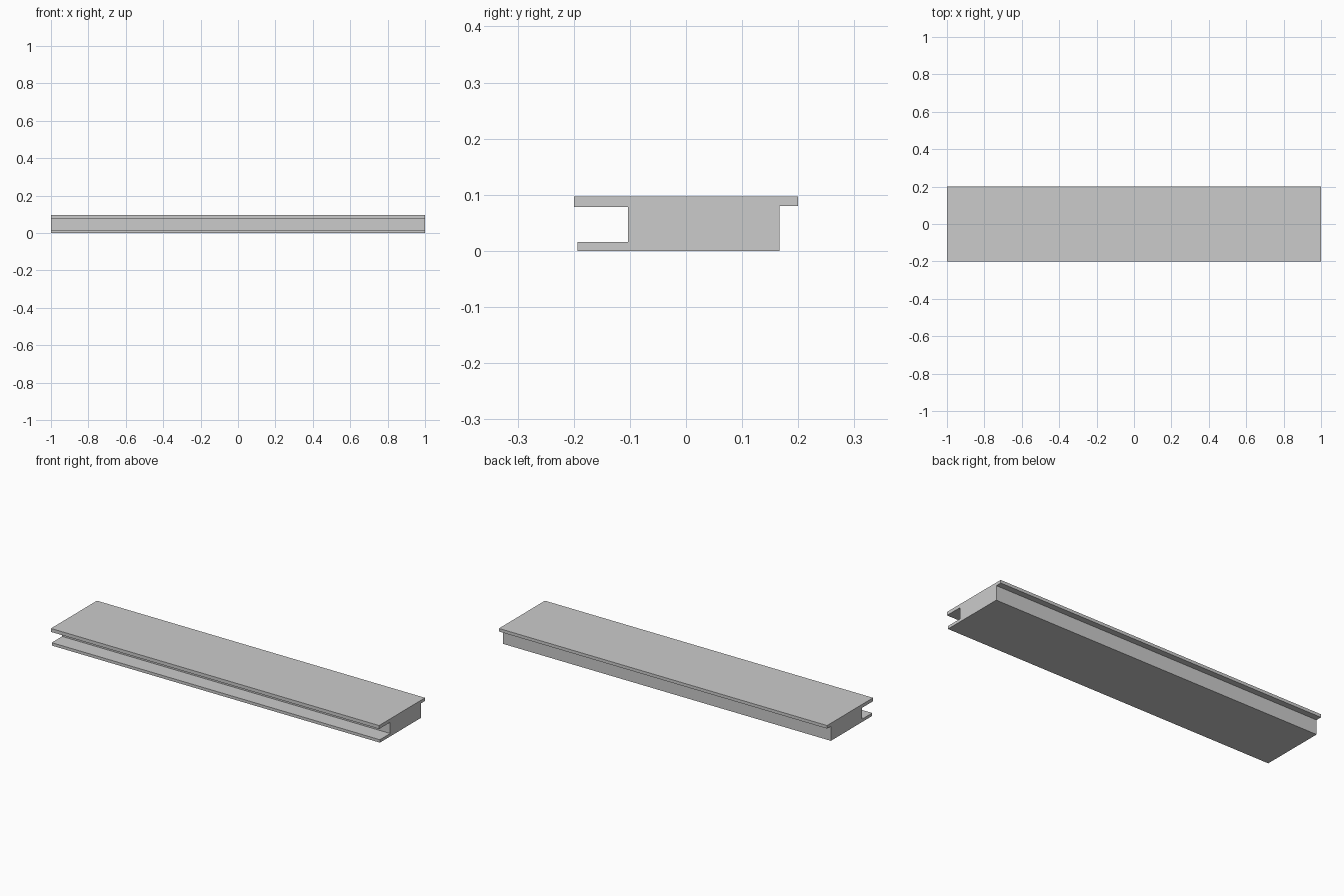
import bpy
import bmesh

cube = bpy.data.objects.get("Cube")
if cube:
    bpy.data.objects.remove(cube, do_unlink=True)

# Single grey finish
grey = bpy.data.materials.new("plain_grey")
grey.use_nodes = True
colour = (0.6, 0.6, 0.6, 1.0)
grey.diffuse_color = colour
grey.node_tree.nodes["Principled BSDF"].inputs["Base Color"].default_value = colour

# Plank cross-section (y, z): grooved front edge, overhanging back lip
LENGTH = 2.0
profile = [
    (-0.193, 0.0), (0.167, 0.0), (0.167, 0.08), (0.2, 0.08),
    (0.2, 0.097), (-0.2, 0.097), (-0.2, 0.078), (-0.103, 0.078),
    (-0.103, 0.016), (-0.193, 0.016),
]

# Extrude the section along the plank's length
bm = bmesh.new()
end = bm.faces.new([bm.verts.new((-LENGTH / 2, y, z)) for y, z in profile])
swept = bmesh.ops.extrude_face_region(bm, geom=[end])
moved = [v for v in swept["geom"] if isinstance(v, bmesh.types.BMVert)]
bmesh.ops.translate(bm, verts=moved, vec=(LENGTH, 0, 0))
if end.is_valid and not all(len(e.link_faces) == 2 for e in end.edges):
    bm.faces.remove(end)
    bmesh.ops.holes_fill(bm, edges=bm.edges)
bmesh.ops.recalc_face_normals(bm, faces=bm.faces)

mesh = bpy.data.meshes.new("grooved_plank")
bm.to_mesh(mesh)
bm.free()
mesh.materials.append(grey)
plank = bpy.data.objects.new("grooved_plank", mesh)
bpy.context.collection.objects.link(plank)
